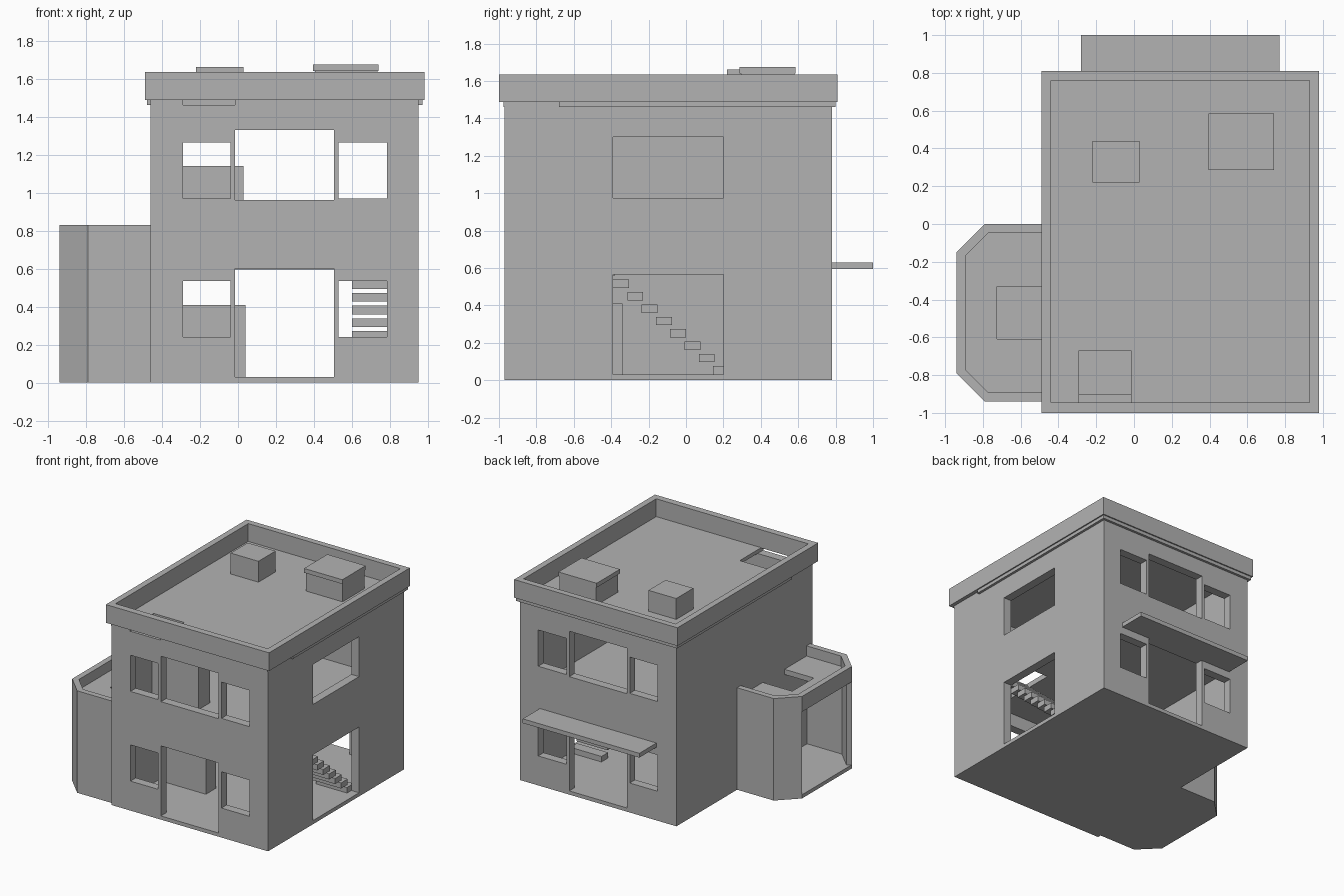
import bpy, bmesh, math

if "Cube" in bpy.data.objects:
    bpy.data.objects.remove(bpy.data.objects["Cube"])

plaster = bpy.data.materials.new("plain_grey")
plaster.diffuse_color = (0.45, 0.45, 0.45, 1)
plaster.use_nodes = True
plaster.node_tree.nodes["Principled BSDF"].inputs["Base Color"].default_value = plaster.diffuse_color


def prism(name, outline, z0, z1):
    """Extrude a flat plan outline between two heights."""
    bm = bmesh.new()
    face = bm.faces.new([bm.verts.new((x, y, z0)) for x, y in outline])
    top = bmesh.ops.extrude_face_region(bm, geom=[face])["geom"]
    for v in top:
        if isinstance(v, bmesh.types.BMVert):
            v.co.z = z1
    bmesh.ops.recalc_face_normals(bm, faces=bm.faces)
    me = bpy.data.meshes.new(name)
    bm.to_mesh(me)
    bm.free()
    me.materials.append(plaster)
    ob = bpy.data.objects.new(name, me)
    bpy.context.collection.objects.link(ob)
    return ob


def box(name, x0, x1, y0, y1, z0, z1):
    return prism(name, [(x0, y0), (x1, y0), (x1, y1), (x0, y1)], z0, z1)


def cut(target, *bounds):
    """Remove a box from the target and discard the cutter."""
    cutter = box("cutter", *bounds)
    cutter.hide_render = True
    mod = target.modifiers.new("cut", "BOOLEAN")
    mod.operation, mod.solver, mod.object = "DIFFERENCE", "EXACT", cutter
    bpy.context.view_layer.objects.active = target
    bpy.ops.object.modifier_apply(modifier=mod.name)
    bpy.data.objects.remove(cutter)


# Hollow main walls, with the same openings at front and back
walls = box("main_walls", -0.46, 0.95, -0.97, 0.78, 0, 1.46)
cut(walls, -0.39, 0.88, -0.90, 0.71, 0.03, 1.6)
for sill, base, head in ((0.24, 0.03, 0.60), (0.97, 0.96, 1.33)):
    cut(walls, -0.29, -0.04, -1.1, 1.1, sill, sill + 0.295)
    cut(walls, -0.015, 0.505, -1.1, 1.1, base, head)
    cut(walls, 0.53, 0.785, -1.1, 1.1, sill, sill + 0.295)
# Side openings
cut(walls, 0.8, 1.1, -0.39, 0.20, 0.03, 0.565)
cut(walls, 0.8, 1.1, -0.39, 0.20, 0.975, 1.30)

# Upper floor with stairwell
floor = box("upper_floor", -0.40, 0.89, -0.91, 0.72, 0.705, 0.747)
cut(floor, 0.60, 0.87, -0.72, -0.30, 0.6, 0.9)

# Open staircase climbing towards the front
for i in range(11):
    y = 0.145 - 0.0765 * i
    z = 0.03 + 0.066 * i
    if z < 0.72:
        box("stair_tread", 0.60, 0.88, y, y + 0.085, z, z + 0.045)

# Interior counters
box("lower_counter", -0.39, 0.04, -0.47, -0.34, 0.03, 0.41)
box("upper_counter", -0.39, 0.03, -0.55, -0.40, 0.747, 1.14)

# Roof slab with a hatch notch behind the front parapet
prism("roof_slab", [
    (-0.48, 0.80), (-0.48, -0.68), (-0.46, -0.68), (-0.46, -0.975),
    (-0.29, -0.975), (-0.29, -0.67), (-0.015, -0.67), (-0.015, -0.975),
    (0.95, -0.975), (0.95, -0.68), (0.97, -0.68), (0.97, 0.80)], 1.46, 1.49)

# Roof parapet
parapet = box("roof_parapet", -0.49, 0.98, -1.0, 0.81, 1.487, 1.635)
cut(parapet, -0.44, 0.93, -0.945, 0.76, 1.4, 1.8)

# Rooftop housings
box("roof_vent", -0.22, 0.03, 0.22, 0.44, 1.48, 1.66)
box("roof_unit", 0.405, 0.735, 0.295, 0.58, 1.48, 1.645)
box("roof_unit_cap", 0.395, 0.74, 0.285, 0.585, 1.64, 1.675)

# Rear canopy
box("rear_canopy", -0.28, 0.77, 0.77, 1.0, 0.595, 0.63)

# Bay base and roof slab
bay = [(-0.45, 0), (-0.79, 0), (-0.94, -0.15), (-0.94, -0.79),
       (-0.79, -0.94), (-0.45, -0.94)]
prism("bay_base", bay, 0, 0.03)
roof = prism("bay_roof", bay, 0.705, 0.747)
cut(roof, -0.725, -0.46, -0.61, -0.33, 0.6, 0.9)


def bay_panel(name, a, b, thick, z0, z1):
    """Upright panel standing outside the bay edge from a to b."""
    dx, dy = b[0] - a[0], b[1] - a[1]
    k = thick / math.hypot(dx, dy)
    nx, ny = dy * k, -dx * k
    return prism(name, [a, b, (b[0] + nx, b[1] + ny), (a[0] + nx, a[1] + ny)], z0, z1)


# Bay walls leave the outer side open; the parapet runs all round
for i in range(5):
    a, b = bay[i], bay[i + 1]
    if i != 2:
        bay_panel("bay_wall", a, b, -0.04, 0.03, 0.705)
    bay_panel("bay_parapet", a, b, -0.047, 0.747, 0.83)
